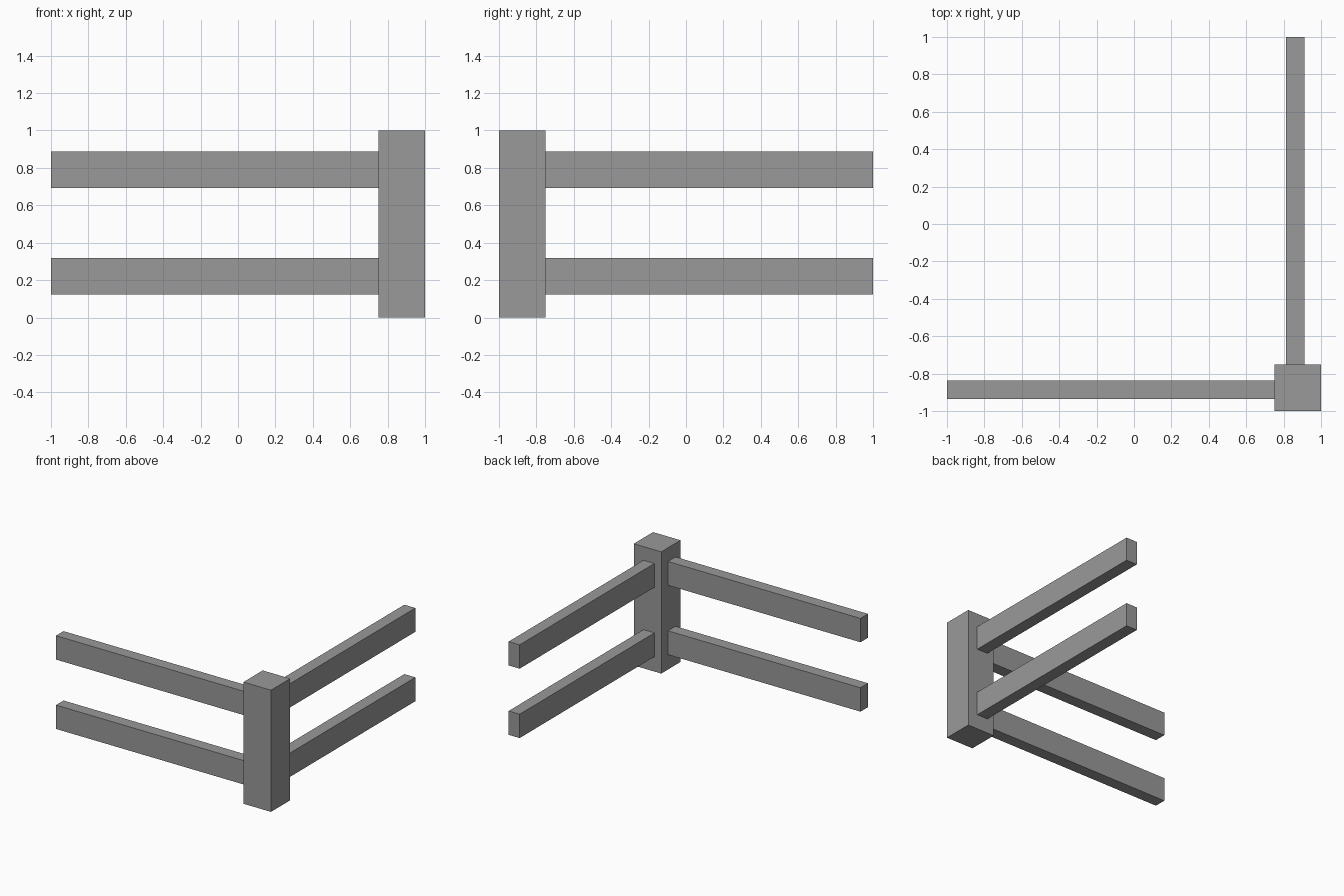
import bpy

if "Cube" in bpy.data.objects:
    bpy.data.objects.remove(bpy.data.objects["Cube"])

# Dark grey shared by every part
grey = bpy.data.materials.new("dark_grey")
grey.diffuse_color = (0.32, 0.32, 0.32, 1)
grey.use_nodes = True
grey.node_tree.nodes["Principled BSDF"].inputs["Base Color"].default_value = grey.diffuse_color


def box(name, x, y, z):
    """Flat-faced box spanning the given (min, max) ranges."""
    bpy.ops.mesh.primitive_cube_add(size=1)
    ob = bpy.context.object
    ob.name = ob.data.name = name
    ranges = (x, y, z)
    centre = [(a + b) / 2 for a, b in ranges]
    for v in ob.data.vertices:
        v.co = [c + k * (b - a) for c, k, (a, b) in zip(centre, v.co, ranges)]
    ob.data.materials.append(grey)
    return ob


# Corner post
box("corner_post", (0.75, 1.0), (-1.0, -0.75), (0.0, 1.0))

# Two rails on each side, butted against the post
for level, z in (("lower", (0.122, 0.318)), ("upper", (0.692, 0.888))):
    box(f"front_rail_{level}", (-1.0, 0.75), (-0.935, -0.837), z)
    box(f"side_rail_{level}", (0.812, 0.912), (-0.75, 1.0), z)
